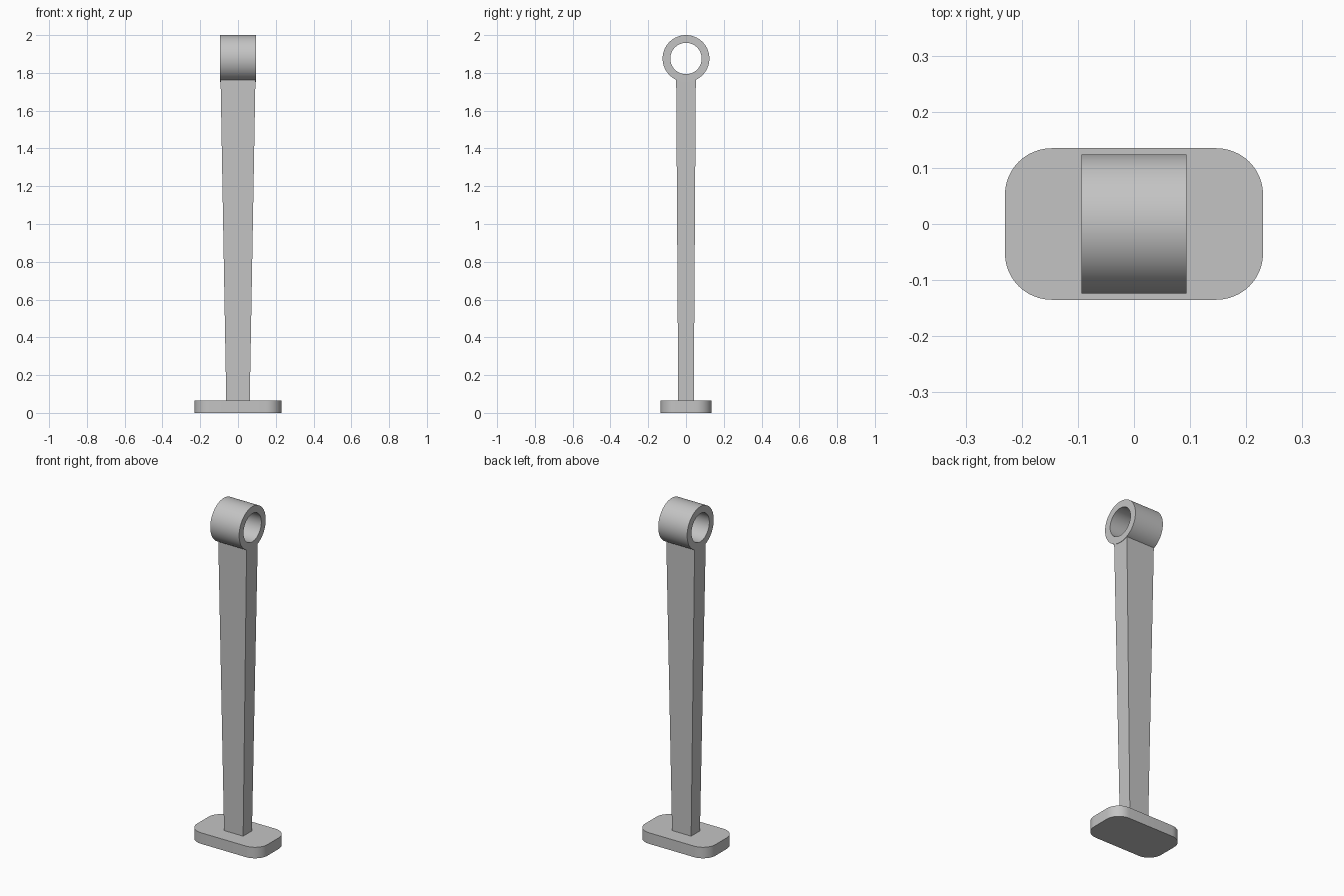
import bpy
import bmesh
import math
from mathutils import Vector

if "Cube" in bpy.data.objects:
    bpy.data.objects.remove(bpy.data.objects["Cube"], do_unlink=True)

# Single plain grey finish
grey = bpy.data.materials.new("plain_grey")
grey.use_nodes = True
GREY = (0.55, 0.55, 0.55, 1.0)
grey.diffuse_color = GREY
grey.node_tree.nodes["Principled BSDF"].inputs["Base Color"].default_value = GREY


def finish(bm, name):
    """Turn a bmesh into a shaded object with the grey material."""
    bmesh.ops.recalc_face_normals(bm, faces=bm.faces)
    mesh = bpy.data.meshes.new(name)
    bm.to_mesh(mesh)
    bm.free()
    mesh.materials.append(grey)
    obj = bpy.data.objects.new(name, mesh)
    bpy.context.collection.objects.link(obj)
    bpy.ops.object.select_all(action="DESELECT")
    obj.select_set(True)
    bpy.context.view_layer.objects.active = obj
    bpy.ops.object.shade_smooth_by_angle(angle=math.radians(30))
    return obj


def tapered_box(bottom, top, z0, z1):
    """Box whose half sizes (x, y) change from bottom to top."""
    bm = bmesh.new()
    bmesh.ops.create_cube(bm, size=2)
    for v in bm.verts:
        hx, hy = top if v.co.z > 0 else bottom
        v.co = (v.co.x * hx, v.co.y * hy, z1 if v.co.z > 0 else z0)
    return bm


# Foot plate with rounded corners
BASE_TOP = 0.065
bm = tapered_box((0.23, 0.135), (0.23, 0.135), 0, BASE_TOP)
upright = [e for e in bm.edges
           if abs(e.verts[0].co.z - e.verts[1].co.z) > BASE_TOP / 2]
bmesh.ops.bevel(bm, geom=upright, offset=0.083, offset_type="OFFSET",
                segments=12, profile=0.5, affect="EDGES")
finish(bm, "foot_plate")

# Shaft, widening upwards and ending inside the wall of the eye
finish(tapered_box((0.062, 0.041), (0.0925, 0.052), BASE_TOP - 0.01, 1.78), "shaft")

# Eye: rectangular section spun around a crosswise axis
OUTER, INNER, HALF_WIDTH = 0.124, 0.083, 0.094
centre = Vector((0, 0, 2 - OUTER))
bm = bmesh.new()
section = [bm.verts.new(centre + Vector((x, 0, r)))
           for x, r in ((-HALF_WIDTH, INNER), (HALF_WIDTH, INNER),
                        (HALF_WIDTH, OUTER), (-HALF_WIDTH, OUTER))]
edges = [bm.edges.new((section[i], section[i - 1])) for i in range(4)]
bmesh.ops.spin(bm, geom=section + edges, cent=centre, axis=(1, 0, 0),
               angle=math.tau, steps=64)
bmesh.ops.remove_doubles(bm, verts=bm.verts, dist=0.0005)
finish(bm, "eye_ring")
